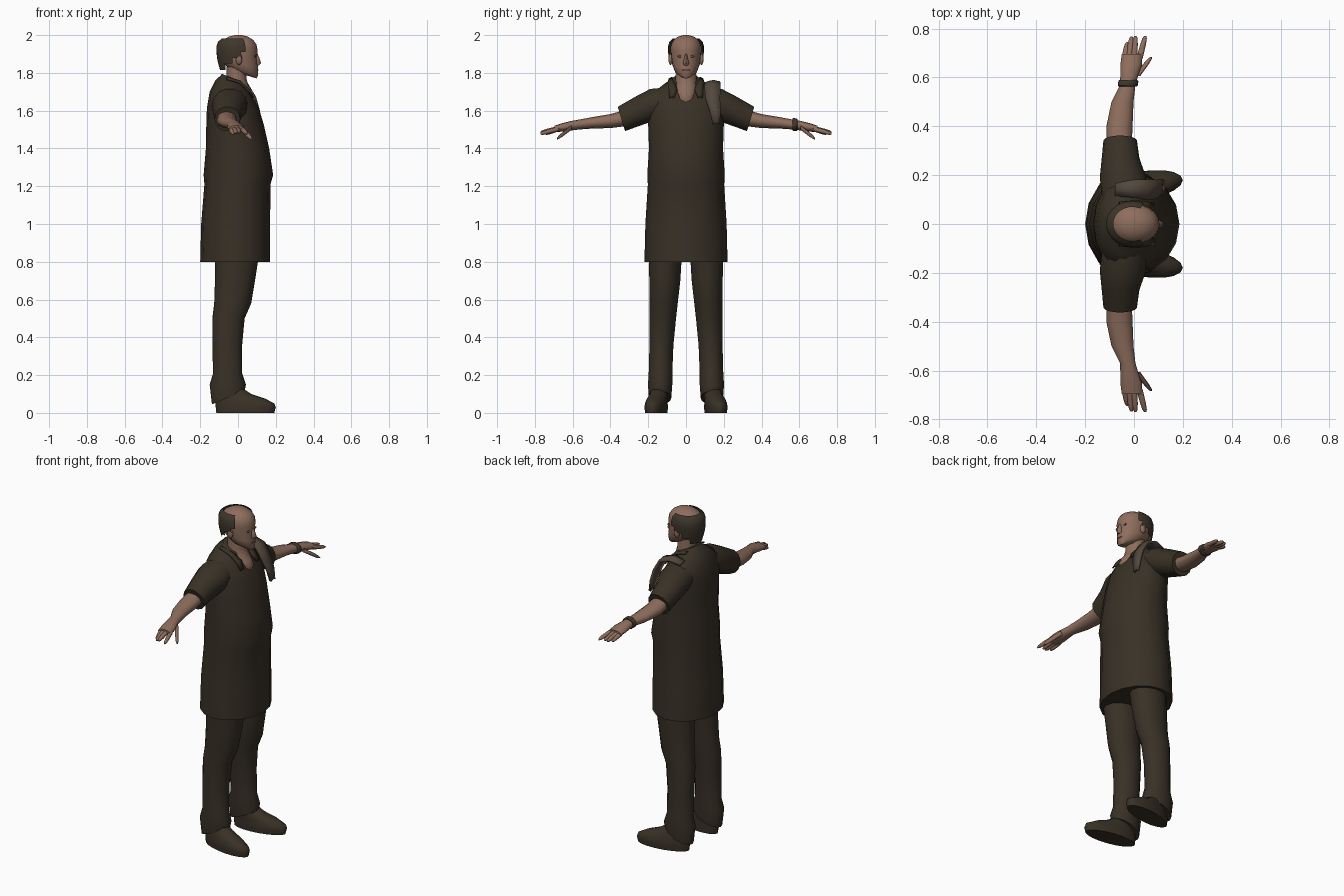
import bpy
import bmesh
from math import sin, cos, pi, radians
from mathutils import Vector

default_cube = bpy.data.objects.get("Cube")
if default_cube:
    bpy.data.objects.remove(default_cube, do_unlink=True)


def make_material(name, red, green, blue):
    material = bpy.data.materials.new(name)
    material.use_nodes = True
    colour = (red, green, blue, 1)
    material.diffuse_color = colour
    material.node_tree.nodes["Principled BSDF"].inputs["Base Color"].default_value = colour
    return material


cloth = make_material("dark brown cloth", .039, .030, .019)
skin = make_material("skin", .27, .155, .11)
hair_brown = make_material("hair brown", .047, .037, .024)
towel_brown = make_material("towel brown", .085, .064, .046)
feature_brown = make_material("facial feature brown", .14, .085, .065)


def finish(name, bm, material, angle=50):
    """Turn a bmesh into a smooth shaded object."""
    bmesh.ops.recalc_face_normals(bm, faces=bm.faces[:])
    mesh = bpy.data.meshes.new(name)
    bm.to_mesh(mesh)
    bm.free()
    mesh.materials.append(material)
    part = bpy.data.objects.new(name, mesh)
    bpy.context.collection.objects.link(part)
    bpy.ops.object.select_all(action="DESELECT")
    part.select_set(True)
    bpy.context.view_layer.objects.active = part
    bpy.ops.object.shade_smooth_by_angle(angle=radians(angle))
    return part


def loft(name, material, rings, axis="z", sides=14, mirror=1, shear=0, keep=None):
    """Skin oval rings: (position, x low, x high, other middle, other half width, tilt)."""
    bm = bmesh.new()
    loops = []
    for position, low, high, middle, half, *tilt in rings:
        slope = tilt[0] if tilt else 0
        loop = []
        for i in range(sides):
            angle = 2 * pi * i / sides
            dx = cos(angle) * (high - low) / 2
            x = (low + high) / 2 + dx
            other = middle + sin(angle) * half
            if axis == "z":
                point = Vector((x, other + shear * x, position + slope * dx))
            else:
                point = Vector((x, position + slope * (other - middle), other))
            point.y *= mirror
            loop.append(bm.verts.new(point))
        loops.append(loop)
    for lower, upper in zip(loops, loops[1:]):
        for i in range(sides):
            j = (i + 1) % sides
            bm.faces.new((lower[i], lower[j], upper[j], upper[i]))
    bm.faces.new(loops[0])
    bm.faces.new(loops[-1])
    if keep:
        unwanted = [f for f in bm.faces if not keep(f.calc_center_median())]
        bmesh.ops.delete(bm, geom=unwanted, context="FACES")
    return finish(name, bm, material)


def ribbon(name, material, path, thickness, mirror=1):
    """Strip of cloth along (x, y, z, half width) points, spread in y."""
    bm = bmesh.new()
    rows = [[bm.verts.new((x, mirror * (y + side * width), z - abs(side) * .008))
             for side in (-1, 0, 1)] for x, y, z, width in path]
    for first, second in zip(rows, rows[1:]):
        for i in range(2):
            bm.faces.new((first[i], first[i + 1], second[i + 1], second[i]))
    part = finish(name, bm, material)
    solid = part.modifiers.new("thickness", "SOLIDIFY")
    solid.thickness = thickness
    solid.offset = 0
    return part


def blob(name, material, centre, size):
    """Small ellipsoid."""
    bm = bmesh.new()
    bmesh.ops.create_uvsphere(bm, u_segments=10, v_segments=6, radius=1)
    bmesh.ops.scale(bm, vec=size, verts=bm.verts)
    bmesh.ops.translate(bm, vec=centre, verts=bm.verts)
    return finish(name, bm, material)


# Long tunic with shoulders and a sloping collar
loft("tunic", cloth, [
    (.8, -.2, .17, 0, .22), (1, -.195, .17, 0, .215),
    (1.21, -.178, .172, 0, .202), (1.26, -.182, .186, 0, .205),
    (1.4, -.17, .165, 0, .196), (1.52, -.168, .138, 0, .2),
    (1.61, -.165, .112, 0, .2), (1.69, -.15, .075, 0, .19, -.1),
    (1.735, -.12, .055, 0, .12, -.3), (1.755, -.095, .045, 0, .085, -.4),
    (1.77, -.085, .04, 0, .068, -.4)], sides=16)

# Neck with the bare throat showing in the neckline
loft("neck", skin, [
    (1.62, -.06, .08, 0, .035), (1.665, -.06, .098, 0, .055),
    (1.7, -.06, .08, 0, .062), (1.73, -.06, .056, 0, .06),
    (1.77, -.06, .045, 0, .056), (1.83, -.06, .045, 0, .055)])

# Head, narrowing to the chin
skull = [
    (1.79, -.03, .098, 0, .032, -.3), (1.81, -.06, .106, 0, .06, -.3),
    (1.845, -.085, .106, 0, .073, -.15), (1.88, -.095, .1, 0, .078),
    (1.92, -.1, .104, 0, .082), (1.95, -.097, .098, 0, .08),
    (1.975, -.078, .08, 0, .066), (1.992, -.048, .052, 0, .042),
    (2, -.015, .02, 0, .014)]
loft("head", skin, skull, sides=20)

# Hair around the back and sides, leaving the crown and forehead bare
loft("hair", hair_brown, [
    (1.815, -.095, .06, 0, .07), (1.85, -.105, .09, 0, .084),
    (1.88, -.111, .1, 0, .091), (1.91, -.114, .1, 0, .095),
    (1.94, -.114, .1, 0, .095), (1.965, -.106, .09, 0, .088),
    (1.982, -.085, .07, 0, .07)], sides=28,
    keep=lambda c: c.x < .03 and 1.82 < c.z < 1.98 and c.z > 1.88 + c.x * .65)

# Face
loft("nose", skin, [
    (1.84, .085, .112, 0, .012), (1.853, .085, .122, 0, .016),
    (1.88, .085, .113, 0, .009), (1.9, .085, .104, 0, .007)], sides=8)
blob("mouth", feature_brown, (.104, 0, 1.815), (.004, .022, .004))
for side, word in ((1, "left"), (-1, "right")):
    blob(word + "_eye", feature_brown, (.092, side * .033, 1.888), (.004, .014, .006))
    blob(word + "_ear", skin, (.005, side * .082, 1.872), (.018, .011, .03))

    # Collar flap
    ribbon(word + "_collar", cloth, [
        (-.06, .075, 1.775, .015), (.01, .078, 1.755, .018),
        (.055, .068, 1.715, .022), (.08, .075, 1.675, .012)], .008, side)

    # Short sleeve with a slanted cuff
    loft(word + "_sleeve", cloth, [
        (.1, -.13, .05, 1.65, .075), (.19, -.14, .05, 1.627, .09),
        (.27, -.132, .022, 1.592, .083), (.342, -.125, .012, 1.556, .066, .3)],
        "y", mirror=side)

    # Bare arm and palm
    loft(word + "_arm", skin, [
        (.3, -.11, -.01, 1.565, .045), (.4, -.113, -.006, 1.545, .037),
        (.5, -.092, -.002, 1.535, .03), (.57, -.057, .006, 1.526, .026),
        (.61, -.056, .018, 1.52, .025), (.65, -.056, .032, 1.512, .023),
        (.695, -.05, .034, 1.504, .017)], "y", sides=12, mirror=side)

    # Fingers and thumb: (name, base x, base y, base z, tip x, tip y, tip z)
    for finger, bx, by, bz, tx, ty, tz in (
            ("little_finger", -.038, .68, 1.502, -.026, .745, 1.478),
            ("ring_finger", -.02, .68, 1.504, -.01, .768, 1.482),
            ("middle_finger", .0, .68, 1.505, .006, .77, 1.485),
            ("index_finger", .022, .675, 1.503, .046, .77, 1.478),
            ("thumb", .012, .605, 1.512, .07, .683, 1.452)):
        rings = []
        for step, radius in ((0, .013), (.6, .012), (.9, .009), (1, .004)):
            x = bx + (tx - bx) * step
            rings.append((by + (ty - by) * step, x - radius, x + radius,
                          bz + (tz - bz) * step, radius))
        loft(word + "_" + finger, skin, rings, "y", sides=8, mirror=side)

    # Trouser leg, hem lower at the heel
    loft(word + "_trouser_leg", cloth, [
        (.08, -.138, .035, .137, .06, .4), (.15, -.15, .042, .137, .066),
        (.21, -.132, .022, .135, .064), (.36, -.136, .022, .13, .065),
        (.5, -.136, .035, .123, .072), (.58, -.126, .07, .118, .076),
        (.7, -.122, .09, .112, .084), (.83, -.12, .11, .11, .09)], mirror=side)

    # Shoe, toe turned slightly outward
    loft(word + "_shoe", cloth, [
        (0, -.115, .192, .152, .056), (.03, -.118, .2, .152, .059),
        (.05, -.118, .192, .152, .057), (.075, -.115, .145, .15, .053),
        (.1, -.112, .07, .145, .048), (.13, -.1, .025, .143, .042)],
        sides=18, mirror=side, shear=.14)

# Wrist strap on the left arm
loft("wrist_strap", hair_brown, [
    (.563, -.062, .011, 1.527, .03), (.567, -.066, .016, 1.527, .034),
    (.585, -.064, .018, 1.525, .034), (.59, -.06, .013, 1.525, .03)],
    "y", sides=12)

# Small towel thrown over the left shoulder
ribbon("shoulder_towel", towel_brown, [
    (-.075, .14, 1.738, .025), (-.01, .145, 1.755, .034),
    (.05, .14, 1.735, .042), (.088, .142, 1.67, .038),
    (.108, .155, 1.6, .028), (.118, .16, 1.535, .018)], .016)
